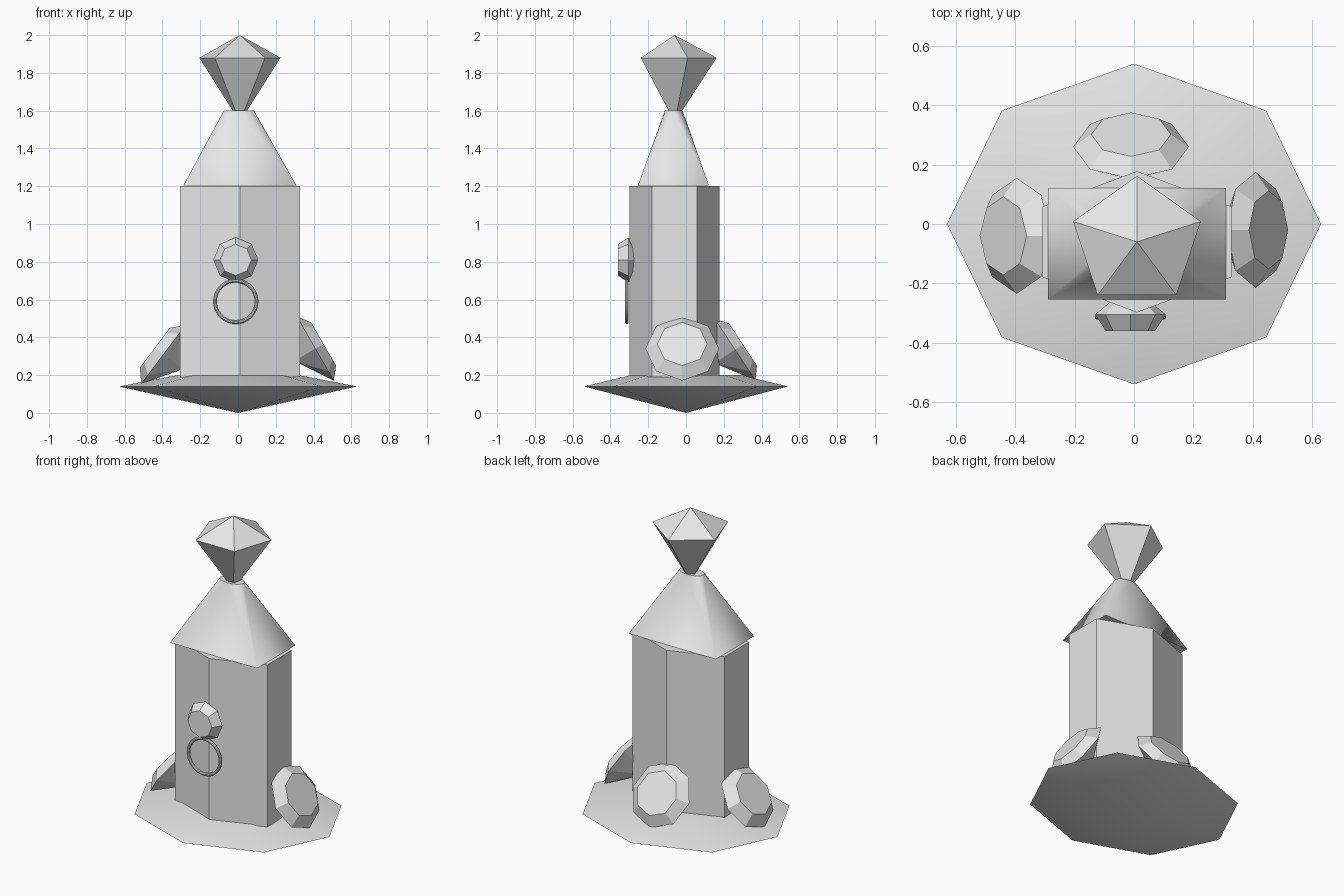
import bpy
import bmesh
from math import cos, sin, pi
from mathutils import Vector, Matrix

cube = bpy.data.objects.get("Cube")
if cube:
    bpy.data.objects.remove(cube, do_unlink=True)

GREY = 0.8
stone = bpy.data.materials.new("light_grey_stone")
stone.use_nodes = True
stone.diffuse_color = (GREY, GREY, GREY, 1)
stone.node_tree.nodes["Principled BSDF"].inputs["Base Color"].default_value = (GREY, GREY, GREY, 1)


def finish(name, bm, smooth=False):
    bmesh.ops.recalc_face_normals(bm, faces=bm.faces)
    mesh = bpy.data.meshes.new(name)
    bm.to_mesh(mesh)
    bm.free()
    mesh.materials.append(stone)
    obj = bpy.data.objects.new(name, mesh)
    bpy.context.collection.objects.link(obj)
    if smooth:
        bpy.ops.object.select_all(action='DESELECT')
        obj.select_set(True)
        bpy.context.view_layer.objects.active = obj
        bpy.ops.object.shade_smooth_by_angle()
    return obj


def ring(bm, sides, rx, ry, z, center=(0, 0), start=0.0):
    """Horizontal elliptical ring of vertices."""
    return [bm.verts.new((center[0] + rx * cos(start + 2 * pi * i / sides),
                          center[1] + ry * sin(start + 2 * pi * i / sides), z))
            for i in range(sides)]


def bridge(bm, lower, upper):
    n = len(lower)
    for i in range(n):
        j = (i + 1) % n
        bm.faces.new((lower[i], lower[j], upper[j], upper[i]))


def fan(bm, loop, apex):
    tip = bm.verts.new(apex)
    for i in range(len(loop)):
        bm.faces.new((loop[i], loop[(i + 1) % len(loop)], tip))


# Octagonal base: shallow bowl below, sloping rim above
bm = bmesh.new()
rim = ring(bm, 8, 0.63, 0.54, 0.14)
deck = ring(bm, 8, 0.32, 0.29, 0.2)
fan(bm, rim, (0, 0, 0))
bridge(bm, rim, deck)
bm.faces.new(deck)
finish("base", bm, smooth=True)

# Hexagonal tower body
AXIS = (0.01, -0.06)
bm = bmesh.new()
foot = ring(bm, 6, 0.367, 0.238, 0.19, AXIS, pi / 6)
head = ring(bm, 6, 0.367, 0.238, 1.2, AXIS, pi / 6)
bridge(bm, foot, head)
bm.faces.new(foot)
bm.faces.new(head)
finish("tower_body", bm)

# Roof: rectangular eaves lofted to a round neck
bm = bmesh.new()
for sx in (-1, 1):
    for sy in (-1, 1):
        bm.verts.new((AXIS[0] + sx * 0.3, -0.067 + sy * 0.188, 1.203))
ring(bm, 16, 0.08, 0.047, 1.6, (0.005, -0.065))
bmesh.ops.convex_hull(bm, input=bm.verts)
finish("roof", bm, smooth=True)

# Five-sided finial crystal
bm = bmesh.new()
stem = ring(bm, 5, 0.04, 0.04, 1.6, AXIS, pi / 2)
girdle = ring(bm, 5, 0.226, 0.222, 1.88, AXIS, pi / 2)
bridge(bm, stem, girdle)
fan(bm, girdle, (*AXIS, 2.0))
bm.faces.new(stem)
finish("finial_crystal", bm)


def gem(name, center, normal, radius, table, crown, depth):
    """Eight-sided cut stone facing along its normal."""
    bm = bmesh.new()
    belt = ring(bm, 8, radius, radius, 0)
    top = ring(bm, 8, table, table, crown)
    bridge(bm, belt, top)
    bm.faces.new(top)
    fan(bm, belt, (0, 0, -depth))
    z = Vector(normal).normalized()
    x = Vector((0, 0, 1)).cross(z).normalized()
    turn = Matrix((x, z.cross(x), z)).transposed().to_4x4()
    bm.transform(Matrix.Translation(center) @ turn)
    finish(name, bm)


# Gems leaning on three sides, and the small door knob
gem("left_gem", (0.41, -0.02, 0.34), (0.87, 0, 0.5), 0.195, 0.132, 0.05, 0.13)
gem("right_gem", (-0.395, -0.04, 0.31), (-0.8, 0, 0.6), 0.195, 0.132, 0.057, 0.13)
gem("back_gem", (-0.01, 0.26, 0.335), (0, 0.83, 0.55), 0.195, 0.134, 0.05, 0.13)
gem("door_knob", (-0.012, -0.305, 0.81), (0, -1, 0), 0.119, 0.083, 0.055, 0.1)

# Ring hanging below the knob
bpy.ops.mesh.primitive_torus_add(major_radius=0.11, minor_radius=0.01,
                                 major_segments=40, minor_segments=10,
                                 location=(-0.012, -0.313, 0.59), rotation=(pi / 2, 0, 0))
knocker = bpy.context.object
knocker.name = "knocker_ring"
knocker.data.materials.append(stone)
bpy.ops.object.shade_smooth_by_angle()
